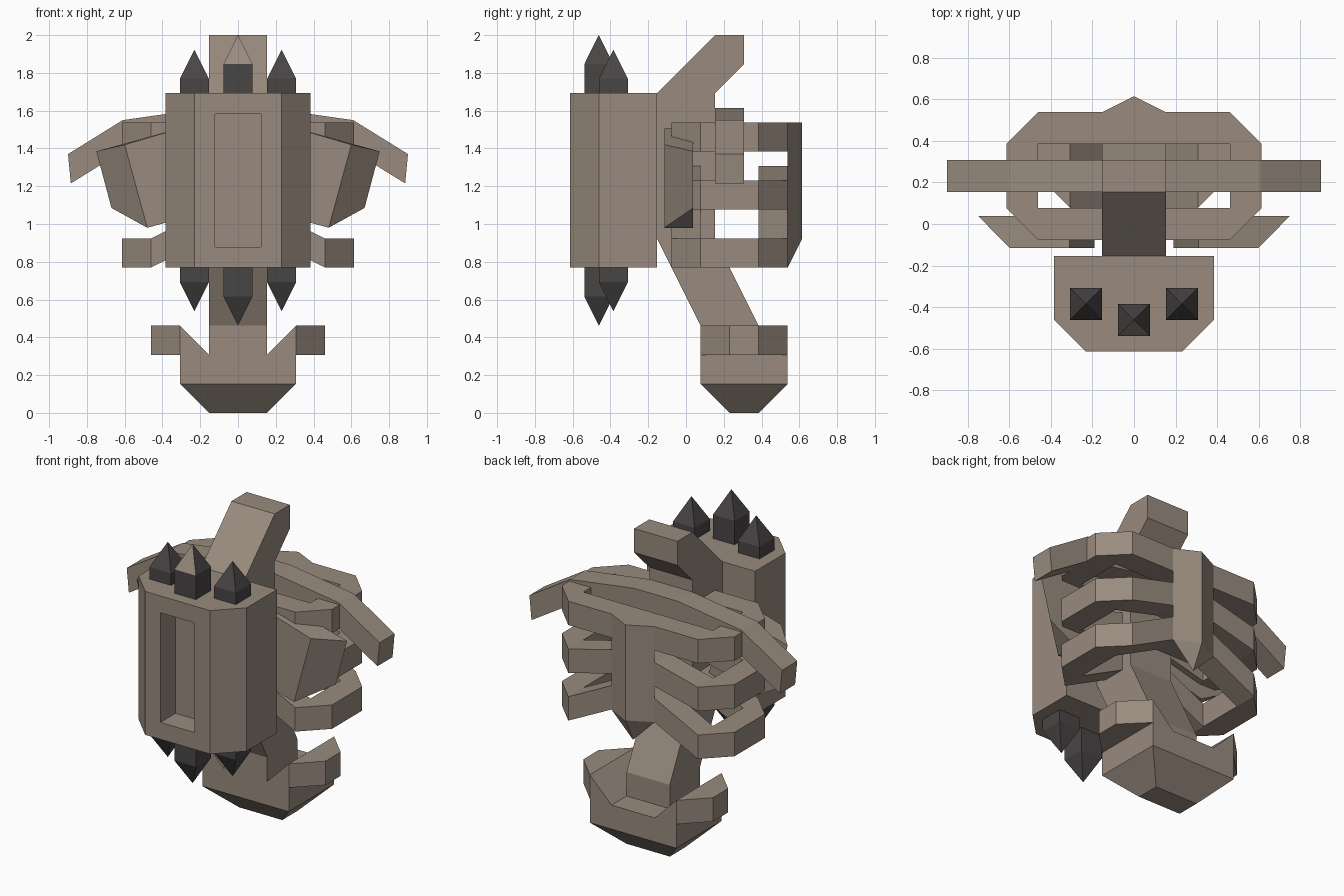
import bpy, bmesh
from mathutils import Vector

if "Cube" in bpy.data.objects:
    bpy.data.objects.remove(bpy.data.objects["Cube"])

U = 1 / 13  # the model sits on a regular grid of this size


def material(name, rgb):
    m = bpy.data.materials.new(name)
    m.diffuse_color = (*rgb, 1)
    m.use_nodes = True
    m.node_tree.nodes["Principled BSDF"].inputs["Base Color"].default_value = m.diffuse_color
    return m


BONE = material("bone_tan", (0.32, 0.26, 0.21))
DARK = material("spike_charcoal", (0.066, 0.06, 0.059))


def finish(name, bm, *mats):
    bmesh.ops.remove_doubles(bm, verts=bm.verts, dist=1e-5)
    bmesh.ops.recalc_face_normals(bm, faces=bm.faces)
    me = bpy.data.meshes.new(name)
    bm.to_mesh(me)
    bm.free()
    for m in mats:
        me.materials.append(m)
    ob = bpy.data.objects.new(name, me)
    bpy.context.collection.objects.link(ob)
    return ob


def loft(rings):
    """Skin between equal-length rings of 3D points, with both ends capped."""
    bm = bmesh.new()
    vs = [[bm.verts.new(p) for p in r] for r in rings]
    n = len(vs[0])
    for a, b in zip(vs, vs[1:]):
        for i in range(n):
            j = (i + 1) % n
            bm.faces.new((a[i], a[j], b[j], b[i]))
    bm.faces.new(vs[0])
    bm.faces.new(vs[-1])
    return bm


def prism(pts, axis, lo, hi):
    """Extrude a 2D profile along an axis (0, 1 or 2)."""
    def put(p, d):
        q = list(p)
        q.insert(axis, d)
        return q
    return loft([[put(p, d) for p in pts] for d in (lo, hi)])


def both(pts):
    """Close a right-half profile with its mirror image."""
    return pts + [(-x, v) for x, v in reversed(pts) if x > 1e-6]


def grid(pts):
    return [tuple(c * U for c in p) for p in pts]


def mirror(ob):
    ob.modifiers.new("mirror", 'MIRROR').use_axis = (True, False, False)


# front casing with a deep slot in its front face
bm = prism(both(grid([(5, -2), (5, -6), (3, -8)])), 2, 10 * U, 22 * U)
bmesh.ops.recalc_face_normals(bm, faces=bm.faces)
front = min(bm.faces, key=lambda f: f.calc_center_median().y)
bmesh.ops.inset_individual(bm, faces=[front], thickness=2 * U)
slot = bmesh.ops.extrude_discrete_faces(bm, faces=[front])["faces"][0]
bmesh.ops.translate(bm, verts=slot.verts, vec=(0, 2 * U, 0))
finish("front_casing", bm, BONE)


# spikes on the top and bottom of the casing
def spike(name, x, y, base, neck, tip):
    def ring(z, r):
        return [((x + sx * r) * U, (y + sy * r) * U, z * U)
                for sx, sy in ((-1, -1), (1, -1), (1, 1), (-1, 1))]
    bm = loft([ring(base, 1), ring(neck, 1), ring(tip, 0.001)])
    ob = finish(name, bm, DARK, BONE)
    # the upper middle spike has one pale front facet
    if x == 0 and tip > base:
        for f in ob.data.polygons:
            if f.normal.y < -0.5 and f.center.z > neck * U:
                f.material_index = 1


for x, y, s in ((-3, -5, 0), (0, -6, 1), (3, -5, 0)):
    spike("top_spike", x, y, 22, 23 + s, 25 + s)
    spike("bottom_spike", x, y, 10, 9 - s, 7 - s)

# spine: neck, straight back and slanted lower part
spine = [(-2, 22), (2, 26), (4, 26), (4, 24), (2, 22), (2, 12),
         (5, 6), (5, 4), (1, 4), (1, 6), (-2, 12)]
finish("spine", prism(grid(spine), 0, -2 * U, 2 * U), BONE)

# ribs: each is a loop from the spine round to the breastbone and back
path = [((2, -1), (2, 1), 1), ((6, -1), (6, 1), 0), ((8, 1), (6, 1), 0),
        ((8, 5), (6, 5), 0), ((6, 7), (6, 5), 0), ((2, 7), (2, 5), 1)]
path += [((-o[0], o[1]), (-i[0], i[1]), k) for o, i, k in reversed(path)]
for z, rise in ((18, 0), (14, 1), (10, 2)):
    rings = []
    for o, i, k in path:
        b = z + rise * k
        rings.append(grid([(*o, b), (*o, b + 2), (*i, b + 2), (*i, b)]))
    finish("rib_pair", loft(rings), BONE)

# breastbone: ridged strip ending in a point
bm = bmesh.new()
L, M, R, l, m, r, t = [bm.verts.new(p) for p in grid(
    [(-2, 7, 20), (0, 8, 20), (2, 7, 20),
     (-2, 7, 12), (0, 8, 12), (2, 7, 12), (0, 7, 10)])]
for f in ((L, M, m, l), (M, R, r, m), (L, R, M), (l, m, t), (m, r, t),
          (L, l, t, r, R)):
    bm.faces.new(f)
finish("breastbone", bm, BONE)

# collar bar arching over the ribs
collar = [(0.154, 1.615), (0.61, 1.55), (0.9, 1.37), (0.885, 1.215),
          (0.61, 1.385), (0.154, 1.46)]
finish("collar_bar", prism(both(collar), 1, 2 * U, 4 * U), BONE)

# shoulder blades: tilted slabs whose outer edge flares backward
fr = [(0.31, 1.505), (0.60, 1.42), (0.48, 0.98), (0.48, 0.98), (0.19, 1.06)]
bk = [(0.31, 1.505), (0.75, 1.385), (0.67, 1.085), (0.48, 0.98), (0.19, 1.06)]
blade = loft([[(x, -0.115, z) for x, z in fr], [(x, 0.038, z) for x, z in bk]])
mirror(finish("shoulder_blade", blade, BONE))

# pelvis: notched block, tapered foot and side wings
notch = grid([(4, 2), (4, 6), (2, 4)])
finish("pelvis_block", prism(both(notch), 1, U, 7 * U), BONE)
foot = loft([grid([(-4, 1, 2), (4, 1, 2), (4, 7, 2), (-4, 7, 2)]),
             grid([(-2, 3, 0), (2, 3, 0), (2, 5, 0), (-2, 5, 0)])])
finish("pelvis_foot", foot, BONE)
wing = grid([(4, 1), (6, 3), (6, 5), (4, 7)])
mirror(finish("pelvis_wing", prism(wing, 2, 4 * U, 6 * U), BONE))
